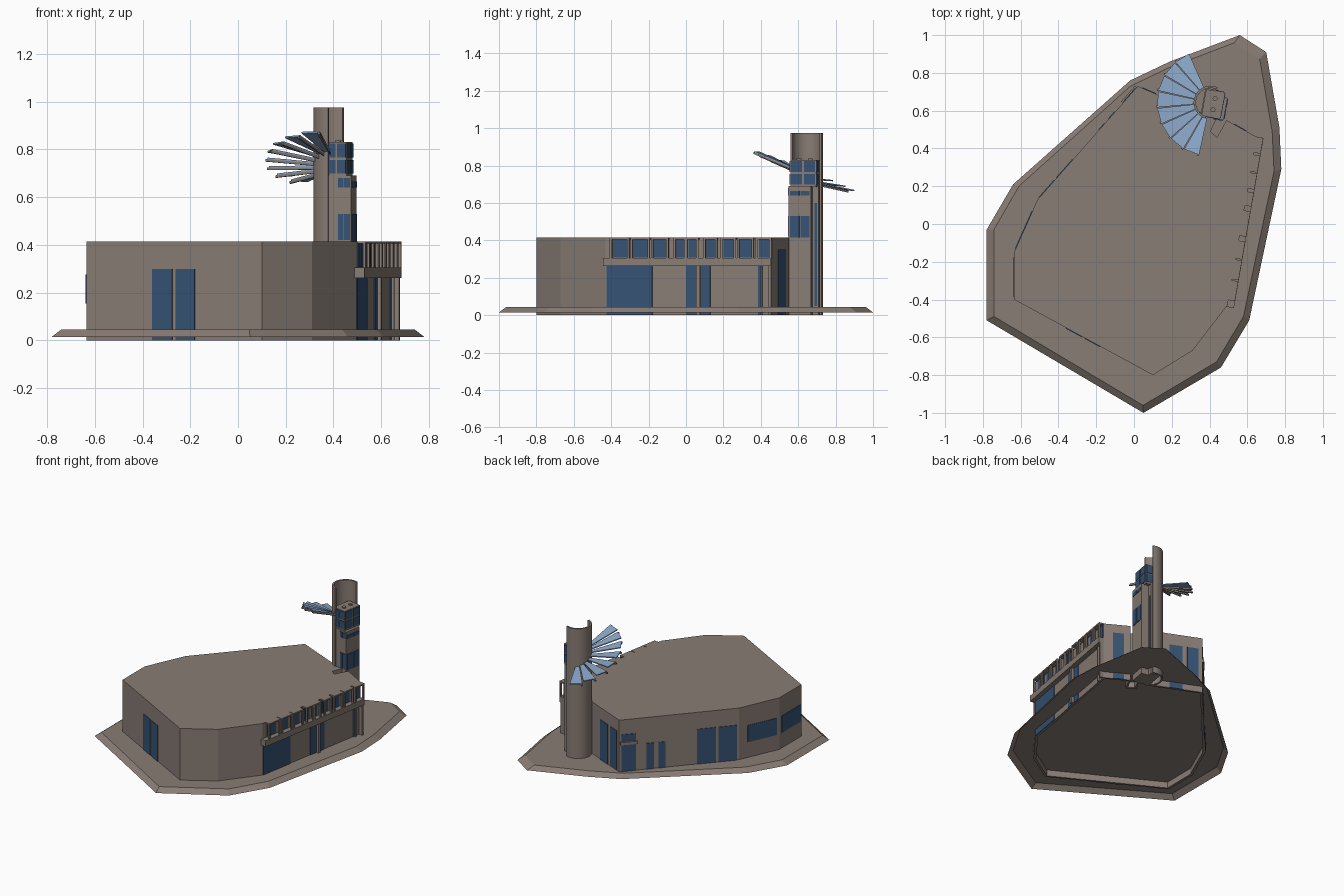
import bpy, bmesh, math
from mathutils import Vector

if "Cube" in bpy.data.objects:
    bpy.data.objects.remove(bpy.data.objects["Cube"])

def material(name, rgb):
    m = bpy.data.materials.new(name)
    m.diffuse_color = (*rgb, 1)
    m.use_nodes = True
    m.node_tree.nodes["Principled BSDF"].inputs["Base Color"].default_value = m.diffuse_color
    return m

STONE = material("warm_grey_stone", (0.25, 0.205, 0.178))
GLASS = material("dark_blue_glass", (0.036, 0.085, 0.17))
PANEL = material("light_blue_panel", (0.25, 0.38, 0.57))

def make(name, verts, faces, mat, fix=True):
    me = bpy.data.meshes.new(name)
    me.from_pydata([tuple(v) for v in verts], [], faces)
    if fix:
        bm = bmesh.new()
        bm.from_mesh(me)
        bmesh.ops.recalc_face_normals(bm, faces=bm.faces)
        bm.to_mesh(me)
        bm.free()
    me.materials.append(mat)
    ob = bpy.data.objects.new(name, me)
    bpy.context.collection.objects.link(ob)
    return ob

def prism(name, low, high, z0, z1, mat, bottom=True):
    """Loft between two outlines; optionally leave the underside open."""
    n = len(low)
    v = [(*p, z0) for p in low] + [(*p, z1) for p in high]
    f = [(i, (i + 1) % n, n + (i + 1) % n, n + i) for i in range(n)]
    f.append(tuple(range(n, 2 * n)))
    if bottom:
        f.append(tuple(reversed(range(n))))
    return make(name, v, f, mat, bottom)

def wall_box(name, a, b, t0, t1, z0, z1, d0, d1, mat):
    """Box on the wall a-b: t runs along it, d outward from it."""
    a, b = Vector(a), Vector(b)
    e = b - a
    n = Vector((e.y, -e.x)).normalized()
    pts = [a + e * t + n * d for t, d in ((t0, d1), (t1, d1), (t1, d0), (t0, d0))]
    return prism(name, pts, pts, z0, z1, mat)

def window(name, a, b, t0, t1, z0, z1, d=0.0):
    wall_box(name, a, b, t0, t1, z0, z1, d - 0.005, d + 0.004, GLASS)

# Ground plinth: thin sheet with a sloping skirt
plinth = [(.05, -1), (.46, -.76), (.61, -.51), (.78, .29), (.77, .51), (.70, .91),
          (.56, 1), (.19, .86), (-.02, .76), (-.64, .21), (-.78, -.03), (-.78, -.51)]
prism("plinth", plinth, [(x * .95, y * .96) for x, y in plinth], .015, .045, STONE, False)

# Main hall: hollow walls and flat roof, slot beside the tower
hall = [(-.635, -.40), (.10, -.80), (.31, -.67), (.495, -.43), (.65, .46), (.49, .55),
        (.44, .46), (.405, .49), (.44, .565), (.32, .60), (.02, .73), (-.51, .13), (-.635, -.15)]
ob = prism("hall", hall, hall, 0, .415, STONE, False)
sol = ob.modifiers.new("wall_thickness", 'SOLIDIFY')
sol.thickness, sol.offset = .018, -1

# Hall windows: wall start index, t range, z range
for i, t0, t1, z0, z1 in (
        (0, .375, .49, 0, .30), (0, .51, .62, 0, .30),
        (4, .35, .75, 0, .35), (9, .30, .58, 0, .33), (9, .68, .92, .05, .33),
        (10, .02, .14, 0, .235), (10, .02, .14, .262, .31),
        (10, .23, .29, 0, .23), (10, .33, .385, 0, .23),
        (10, .65, .81, 0, .295), (10, .83, .985, 0, .295),
        (11, .22, .93, .155, .275), (12, .10, .95, .155, .275)):
    window("hall_window", hall[i], hall[(i + 1) % len(hall)], t0, t1, z0, z1)
wall_box("back_sill", hall[10], hall[11], .01, .15, .238, .258, -.005, .012, STONE)

# Right side: glazing below the ledge, ledge, and framed clerestory windows
A, B = hall[3], hall[4]
def tw(y):
    return (y - A[1]) / (B[1] - A[1])

for y0, y1 in ((-.425, -.18), (0, .055), (.08, .13), (.385, .40)):
    window("side_window", A, B, tw(y0), tw(y1), 0, .262)
for y0, y1, d in ((.057, .078, .02), (.40, .408, .015), (.445, .46, .028)):
    wall_box("side_post", A, B, tw(y0), tw(y1), 0, .268, -.01, d, STONE)
wall_box("ledge", A, B, -.01, 1.0, .262, .305, -.01, .036, STONE)
for y0, y1 in ((-.39, -.31), (-.28, -.20), (-.17, -.10), (-.05, -.005), (.015, .06),
               (.11, .16), (.20, .26), (.29, .355), (.39, .45)):
    window("clerestory_window", A, B, tw(y0), tw(y1), .308, .405)
    wall_box("frame_cap", A, B, tw(y0 - .012), tw(y1 + .012), .405, .415, -.004, .035, STONE)
    for s in (y0 - .012, y1):
        wall_box("frame_post", A, B, tw(s), tw(s + .012), .305, .407, .024, .035, STONE)

# Tower, in its own frame: U points out to the right, V along the wall
C = Vector((.405, .643))
U = Vector((.984, -.18)).normalized()
V = Vector((-U.y, U.x))

# Curved tower shell, open toward the right
R, T, N = .089, .012, 22
arc = [math.radians(75 + 187 * i / N) for i in range(N + 1)]
def ring(r):
    return [C + (U * math.cos(a) + V * math.sin(a)) * r for a in arc]

o, k = ring(R), ring(R - T)
verts = [(*p, z) for z in (0, .975) for p in o + k]
m = N + 1
faces = []
for i in range(N):
    faces += [(i, i + 1, 2 * m + i + 1, 2 * m + i),
              (m + i, m + i + 1, 3 * m + i + 1, 3 * m + i),
              (i, i + 1, m + i + 1, m + i),
              (2 * m + i, 2 * m + i + 1, 3 * m + i + 1, 3 * m + i)]
faces += [(0, m, 3 * m, 2 * m), (N, m + N, 3 * m + N, 2 * m + N)]
shell = make("tower_shell", verts, faces, STONE)
bpy.context.view_layer.objects.active = shell
shell.select_set(True)
bpy.ops.object.shade_smooth_by_angle(angle=math.radians(35))

# Tower core and stacked bays
F, S, K = (C, C + V), (C, C + U), (C, C - U)   # right, front and back faces
wall_box("tower_core", *F, -.07, .072, 0, .69, -.04, .03, STONE)
wall_box("tower_lower_bay", *F, -.08, .04, 0, .69, -.02, .085, STONE)
wall_box("tower_upper_bay", *F, -.075, .065, .685, .83, -.035, .065, STONE)
for v0, v1 in ((-.072, -.022), (-.014, .034)):
    window("bay_window", *F, v0, v1, .415, .53, .085)
    window("bay_vent_window", *F, v0, v1, .64, .665, .085)
for t0, t1 in ((.03, .052), (.056, .08)):
    window("bay_front_window", *S, t0, t1, .42, .53, .08)
    window("bay_front_vent", *S, t0, t1, .64, .68, .08)
window("slit_window", *F, .05, .064, .05, .60, .03)
for z0, z1 in ((.70, .756), (.766, .824)):
    for v0, v1 in ((-.07, -.01), (0, .06)):
        window("lookout_window", *F, v0, v1, z0, z1, .065)
    for t0, t1 in ((-.022, .018), (.024, .061)):
        window("lookout_front_window", *S, t0, t1, z0, z1, .075)
    window("lookout_back_window", *K, -.06, -.015, z0, z1, .065)

# Two small roof vents
for v in (-.035, .025):
    p = C + U * .02 + V * v
    circ = [(p.x + .013 * math.cos(a * math.pi / 6), p.y + .013 * math.sin(a * math.pi / 6)) for a in range(12)]
    prism("roof_vent", circ, circ, .825, .838, STONE)

# Fan of panels spiralling round the tower, each with a rib below its edge
def fan_point(a, r, lift, ref):
    f = (r - .085) / .2
    z = .745 + .02 * f - (.05 + .065 * f) * (.75 * math.sin(ref) + .25 * math.sin(a))
    return Vector((C.x + r * math.cos(a), C.y + r * math.sin(a), z + lift))

def fan_slab(name, a0, a1, r1, top, bottom, mat, ref):
    corners = [(a0, .085), (a0, r1), (a1, r1), (a1, .085)]
    v = [fan_point(a, r, h, ref) for h in (bottom, top) for a, r in corners]
    make(name, v, [(0, 1, 2, 3), (4, 5, 6, 7)] + [(i, (i + 1) % 4, 4 + (i + 1) % 4, 4 + i) for i in range(4)], mat)

COUNT, START, END = 8, 113, 258
step = math.radians((END - START) / COUNT)
for i in range(COUNT):
    a = math.radians(START) + step * i
    mid = a + step / 2
    fan_slab("fan_panel", a + .012, a + step - .012, .283, .004, -.003, PANEL, mid)
    fan_slab("fan_rib", a + step - .04, a + step - .005, .29, -.003, -.013, STONE, mid)
